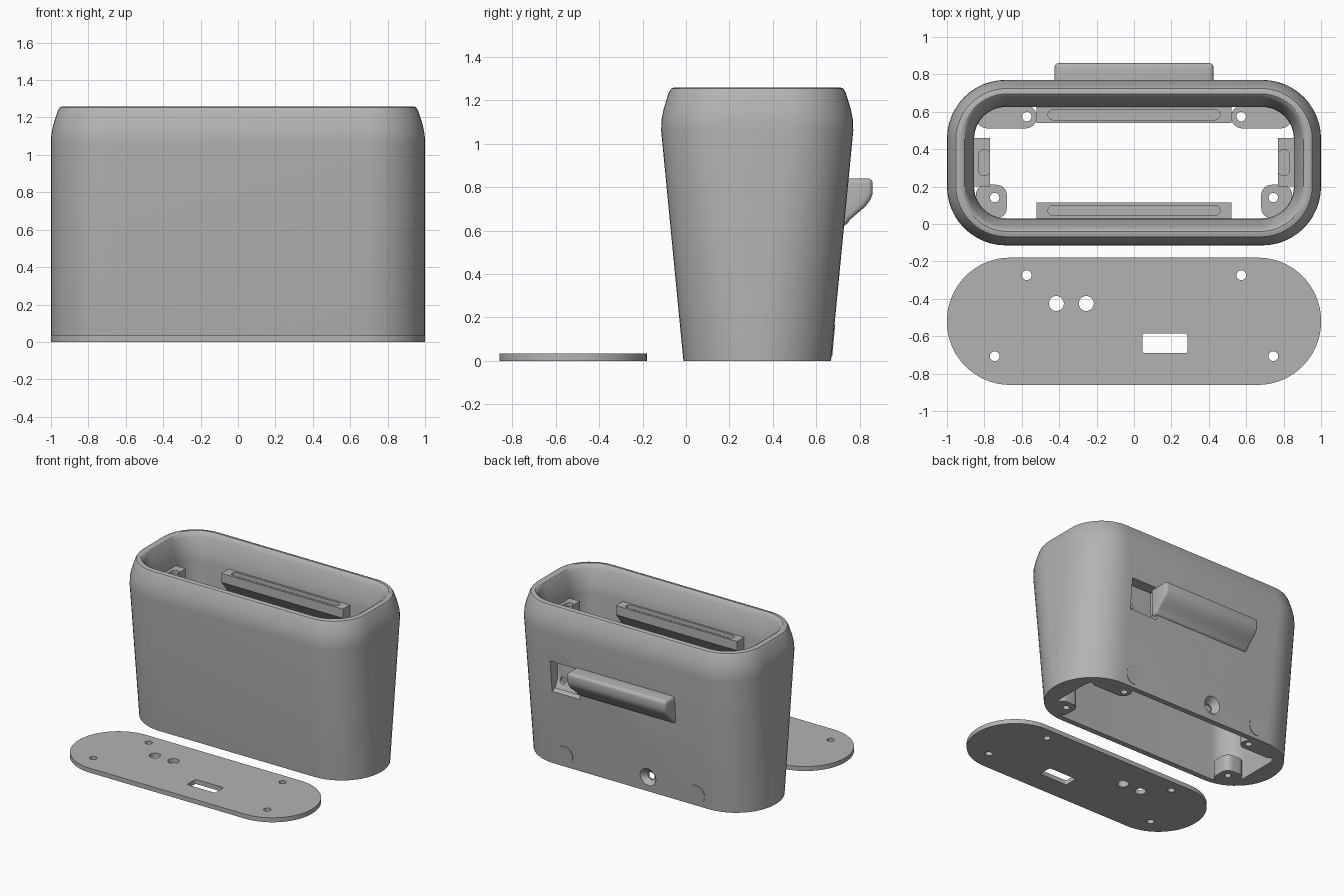
import bpy, bmesh, math
from mathutils import Matrix

if "Cube" in bpy.data.objects:
    bpy.data.objects.remove(bpy.data.objects["Cube"], do_unlink=True)

GREY = (0.45, 0.45, 0.45, 1)
mat = bpy.data.materials.new("plain grey")
mat.use_nodes = True
mat.diffuse_color = GREY
mat.node_tree.nodes["Principled BSDF"].inputs["Base Color"].default_value = GREY

CY = 0.328        # centre of the housing in y
PLATE_Y = -0.52   # centre of the cover plate in y


def activate(ob):
    bpy.ops.object.select_all(action='DESELECT')
    ob.select_set(True)
    bpy.context.view_layer.objects.active = ob


def finish(name, bm):
    bmesh.ops.recalc_face_normals(bm, faces=bm.faces)
    me = bpy.data.meshes.new(name)
    bm.to_mesh(me)
    bm.free()
    me.materials.append(mat)
    ob = bpy.data.objects.new(name, me)
    bpy.context.collection.objects.link(ob)
    return ob


def rounded(cx, cy, hx, hy, r, n=12):
    """Outline of a rounded rectangle."""
    pts = []
    for q, (sx, sy) in enumerate([(1, 1), (-1, 1), (-1, -1), (1, -1)]):
        for i in range(n + 1):
            a = (q + i / n) * math.pi / 2
            pts.append((cx + sx * (hx - r) + r * math.cos(a),
                        cy + sy * (hy - r) + r * math.sin(a)))
    return pts


def disc(cx, cy, r):
    return [(cx + r * math.cos(i * math.pi / 16), cy + r * math.sin(i * math.pi / 16))
            for i in range(32)]


def prism(name, pts, lo, hi, axis='z'):
    """Extrude an outline along an axis."""
    place = {'z': lambda u, v, w: (u, v, w),
             'y': lambda u, v, w: (u, w, v),
             'x': lambda u, v, w: (w, u, v)}[axis]
    bm = bmesh.new()
    a = [bm.verts.new(place(u, v, lo)) for u, v in pts]
    b = [bm.verts.new(place(u, v, hi)) for u, v in pts]
    bm.faces.new(a)
    bm.faces.new(b)
    for i in range(len(a)):
        j = (i + 1) % len(a)
        bm.faces.new((a[i], a[j], b[j], b[i]))
    return finish(name, bm)


def cut(ob, cutters):
    activate(ob)
    for c in cutters:
        c.hide_render = True
        m = ob.modifiers.new("cut", 'BOOLEAN')
        m.operation, m.solver, m.object = 'DIFFERENCE', 'EXACT', c
        bpy.ops.object.modifier_apply(modifier=m.name)
        bpy.data.objects.remove(c, do_unlink=True)


def bevel(ob, width, segments=3):
    activate(ob)
    m = ob.modifiers.new("bevel", 'BEVEL')
    m.width, m.segments, m.limit_method = width, segments, 'ANGLE'
    m.angle_limit = math.radians(40)
    bpy.ops.object.modifier_apply(modifier=m.name)


def smooth(ob, angle=32):
    activate(ob)
    bpy.ops.object.shade_smooth_by_angle(angle=math.radians(angle))


# Housing shell: rings up the outside, over the lip and down the inside
RINGS = [  # half x, half y, corner radius, z
    (1.0, .34, .338, 0), (1.0, .4425, .315, 1.06), (.998, .441, .313, 1.11),
    (.988, .431, .305, 1.16), (.964, .408, .285, 1.235), (.953, .397, .275, 1.254),
    (.937, .381, .26, 1.26), (.922, .368, .245, 1.26), (.905, .355, .23, 1.25),
    (.893, .343, .22, 1.225), (.858, .305, .18, 1.12), (.855, .2975, .17, 1.05),
    (.855, .2975, .17, 0)]
bm = bmesh.new()
loops = [[bm.verts.new((x, y, z)) for x, y in rounded(0, CY, hx, hy, r)]
         for hx, hy, r, z in RINGS]
for k, lower in enumerate(loops):
    upper = loops[(k + 1) % len(loops)]
    for i in range(len(lower)):
        j = (i + 1) % len(lower)
        bm.faces.new((lower[i], lower[j], upper[j], upper[i]))
housing = finish("housing", bm)

# Side pocket, blind hole and dished cable hole in the back
bm = bmesh.new()
bmesh.ops.create_cone(bm, cap_ends=True, segments=32, radius1=.03, radius2=.085, depth=.06,
                      matrix=Matrix.Translation((-.15, .668, .11))
                      @ Matrix.Rotation(-math.pi / 2, 4, 'X'))
dish = finish("dish_cutter", bm)
cut(housing, [
    prism("pocket_cutter", [(.8, .56), (.69, .60), (.66, .66), (.66, .83), (.8, .83)],
          .40, .64, 'x'),
    prism("blind_cutter", disc(.59, .66, .025), .64, .8, 'y'),
    dish,
    prism("cable_cutter", disc(-.15, .11, .027), .58, .75, 'y')])
smooth(housing)

# Grip on the back
grip = prism("rear_grip", [(.69, .84), (.86, .84), (.86, .77), (.848, .74), (.825, .71),
                           (.79, .68), (.755, .65), (.735, .62), (.69, .62)],
             -.425, .425, 'x')
bevel(grip, .025, 4)
smooth(grip, 40)

# Long ledges on the front and back walls, short ones at the ends
for name, s in (("front_ledge", -1), ("back_ledge", 1)):
    prof = [(CY + s * d, z) for d, z in
            [(.33, 1.05), (.212, 1.05), (.212, .98), (.30, .87), (.33, .87)]]
    ledge = prism(name, prof, -.52, .52, 'x')
    cut(ledge, [prism("slot_cutter", rounded(0, CY + s * .256, .46, .027, .026, 6), 1.02, 1.1)])
for name, s in (("right_ledge", -1), ("left_ledge", 1)):
    prof = [(s * d, z) for d, z in
            [(.89, 1.05), (.77, 1.05), (.77, .98), (.86, .87), (.89, .87)]]
    ledge = prism(name, prof, .20, .46, 'y')
    cut(ledge, [prism("slot_cutter", rounded(s * .80, CY, .03, .07, .029, 6), 1.02, 1.1)])

# Screw bosses at the bottom corners
SCREWS = [(-.745, -.187), (.745, -.187), (-.573, .246), (.573, .246)]
for x, dy in SCREWS:
    s = math.copysign(1, x)
    if dy < 0:
        name, shape = "front_boss", rounded(s * .763, .12, .083, .09, .055, 6)
    else:
        name, shape = "back_boss", rounded(s * .682, .573, .162, .062, .06, 6)
    boss = prism(name, shape, 0.0005, .13)
    cut(boss, [prism("screw_cutter", disc(x, CY + dy, .025), -.1, .3)])
    smooth(boss)

# Round plugs low on the back wall, following its lean
for name, x in (("right_plug", -.565), ("left_plug", .565)):
    plug = prism(name, disc(0, 0, .07), -.003, .003)
    lean = math.atan2(.1025, 1.06)
    plug.matrix_world = (Matrix.Translation((x, CY + .3495, .095))
                         @ Matrix.Rotation(-math.pi / 2 - lean, 4, 'X'))

# Flat cover plate with screw, control and socket openings
plate = prism("cover_plate", rounded(0, PLATE_Y, 1.0, .34, .338, 24), 0, .035)
cut(plate, [prism("screw_cutter", disc(x, PLATE_Y + dy, .026), -.1, .2) for x, dy in SCREWS]
    + [prism("control_cutter", disc(x, -.425, .04), -.1, .2) for x in (-.415, -.255)]
    + [prism("socket_cutter", rounded(.165, -.638, .12, .053, .012, 3), -.1, .2)])
smooth(plate)
